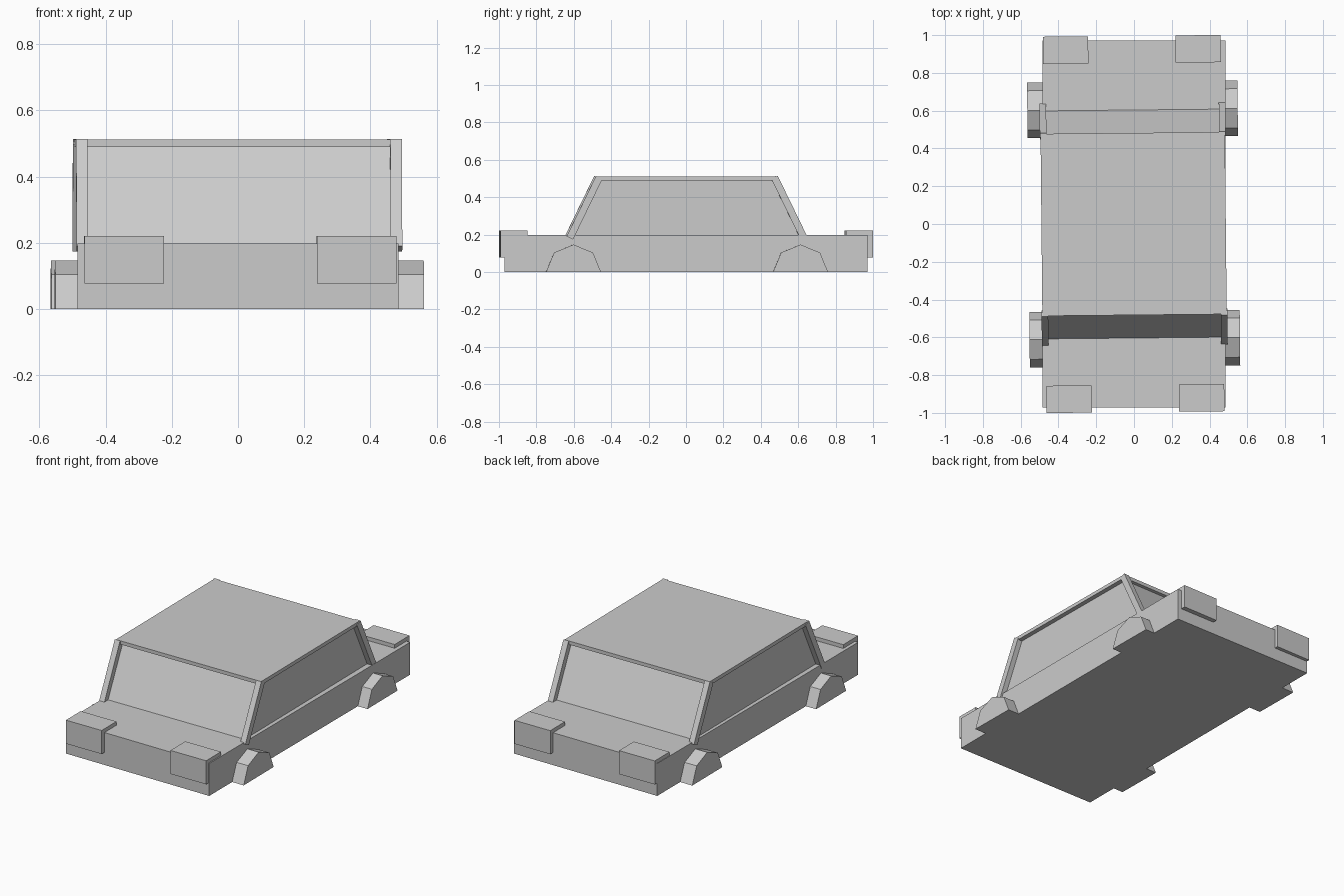
import bpy, bmesh
from math import sin, cos, pi
from mathutils import Matrix

if "Cube" in bpy.data.objects:
    bpy.data.objects.remove(bpy.data.objects["Cube"])

# Upper parts sit very slightly turned on the body
TURN = Matrix.Translation((-0.002, 0, 0)) @ Matrix.Rotation(0.01, 4, 'Z')


def prism(name, profile, x0, x1, matrix=TURN):
    """Extrude a (y, z) profile along x from x0 to x1."""
    bm = bmesh.new()
    face = bm.faces.new([bm.verts.new((x0, y, z)) for y, z in profile])
    ext = bmesh.ops.extrude_face_region(bm, geom=[face])
    verts = [v for v in ext['geom'] if isinstance(v, bmesh.types.BMVert)]
    bmesh.ops.translate(bm, verts=verts, vec=(x1 - x0, 0, 0))
    bmesh.ops.recalc_face_normals(bm, faces=bm.faces)
    mesh = bpy.data.meshes.new(name)
    bm.to_mesh(mesh)
    bm.free()
    obj = bpy.data.objects.new(name, mesh)
    obj.matrix_world = matrix
    bpy.context.collection.objects.link(obj)
    return obj


def rect(y0, y1, z0, z1):
    return [(y0, z0), (y1, z0), (y1, z1), (y0, z1)]


# Lower body
prism("body", rect(-0.971, 0.971, 0, 0.198), -0.485, 0.485, Matrix())

# Recessed window block and roof slab
prism("windows", [(-0.605, 0.195), (0.605, 0.195), (0.455, 0.5), (-0.455, 0.5)], -0.46, 0.46)
prism("roof", rect(-0.482, 0.482, 0.49, 0.512), -0.488, 0.488)

# Half-octagon wheel profile, centred on y = 0
arch = [(0.147 * cos(i * pi / 4), 0.147 * sin(i * pi / 4)) for i in range(5)]
# Slanted pillar profile
pillar = [(0.643, 0.191), (0.609, 0.174), (0.452, 0.497), (0.486, 0.514)]

for end, f in (("front", -1), ("back", 1)):
    for side, s in (("left", -1), ("right", 1)):
        tag = f"{end}_{side}"
        prism(f"wheel_{tag}", [(f * 0.607 + y, z) for y, z in arch], s * 0.41, s * 0.557)
        prism(f"pillar_{tag}", [(f * y, z) for y, z in pillar], s * 0.457, s * 0.492)
        prism(f"light_{tag}", rect(f * 0.852, f * 0.996, 0.077, 0.221), s * 0.231, s * 0.471)
